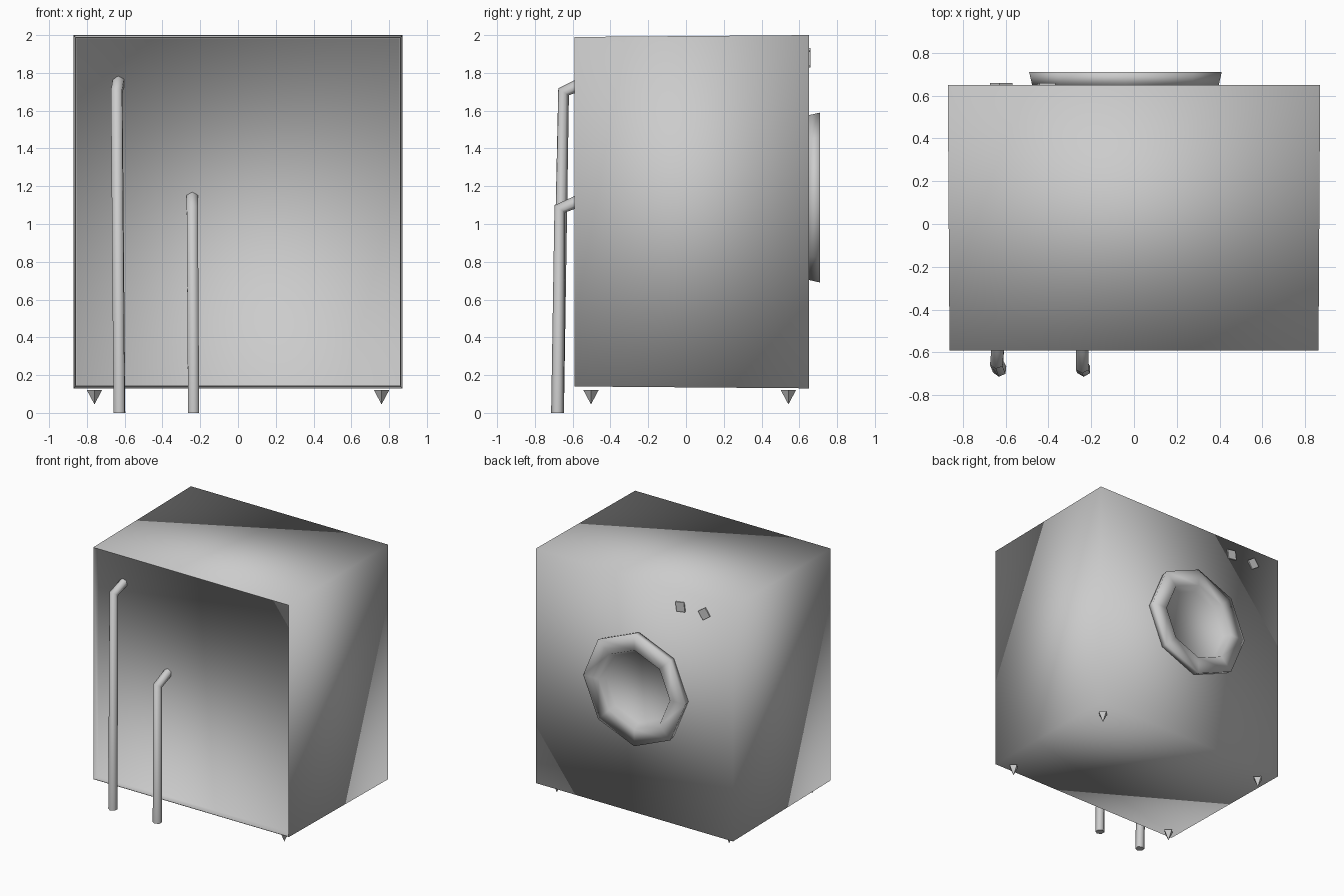
import bpy, bmesh, math
from mathutils import Matrix

if "Cube" in bpy.data.objects:
    bpy.data.objects.remove(bpy.data.objects["Cube"])


def finish(bm, name, smooth=True):
    bmesh.ops.recalc_face_normals(bm, faces=bm.faces[:])
    for f in bm.faces:
        f.smooth = smooth
    me = bpy.data.meshes.new(name)
    bm.to_mesh(me)
    bm.free()
    ob = bpy.data.objects.new(name, me)
    bpy.context.collection.objects.link(ob)
    return ob


# cabinet: slightly tapered box with a recessed rear panel at -y
bm = bmesh.new()
bmesh.ops.create_cube(bm, size=2)
for v in bm.verts:
    rear = v.co.y < 0
    w, h = (0.862, 0.925) if rear else (0.87, 0.935)
    v.co = (v.co.x * w, -0.59 if rear else 0.65, 1.065 + v.co.z * h)
panel = min(bm.faces, key=lambda f: f.calc_center_median().y)
bmesh.ops.inset_region(bm, faces=[panel], thickness=0.006)
bmesh.ops.inset_region(bm, faces=[panel], thickness=0.006)
for v in panel.verts:
    v.co.y += 0.05
finish(bm, "cabinet")

# door: octagonal ring round a shallow window
bm = bmesh.new()
profile = [(0.435, 0.645), (0.45, 0.71), (0.315, 0.71), (0.285, 0.655)]
rings = []
for r, y in profile:
    rings.append([bm.verts.new((-0.04 + r * math.cos(a * math.pi / 4), y,
                                1.14 + r * math.sin(a * math.pi / 4)))
                  for a in range(8)])
for a, b in zip(rings, rings[1:]):
    for i in range(8):
        j = (i + 1) % 8
        bm.faces.new((a[i], a[j], b[j], b[i]))
bm.faces.new(rings[-1])
bm.faces.new(rings[0][::-1])
finish(bm, "door")

# control knobs: flat square buttons
for i, (x, turn) in enumerate([(-0.41, 8), (-0.62, 35)]):
    bm = bmesh.new()
    m = (Matrix.Translation((x, 0.652, 1.88)) @ Matrix.Rotation(math.radians(turn), 4, 'Y')
         @ Matrix.Diagonal((0.075, 0.016, 0.075, 1)))
    bmesh.ops.create_cube(bm, size=1, matrix=m)
    finish(bm, f"knob_{i + 1}", False)

# feet: small pointed pyramids, tip down
for i, (x, y) in enumerate([(sx * 0.76, y) for sx in (-1, 1) for y in (-0.503, 0.542)]):
    bm = bmesh.new()
    bmesh.ops.create_cone(bm, cap_ends=True, segments=4, radius1=0, radius2=0.04,
                          depth=0.075, matrix=Matrix.Translation((x, y, 0.0825)))
    bmesh.ops.remove_doubles(bm, verts=bm.verts[:], dist=0.0001)
    finish(bm, f"foot_{i + 1}", False)


# hoses: vertical pipes that bend into the rear panel
def hose(name, pts):
    cu = bpy.data.curves.new(name, 'CURVE')
    cu.dimensions = '3D'
    cu.bevel_depth = 0.034
    cu.bevel_resolution = 1
    cu.use_fill_caps = True
    sp = cu.splines.new('POLY')
    sp.points.add(len(pts) - 1)
    for p, co in zip(sp.points, pts):
        p.co = (*co, 1)
    ob = bpy.data.objects.new(name, cu)
    bpy.context.collection.objects.link(ob)


hose("supply_hose", [(-0.628, -0.68, 0), (-0.642, -0.648, 1.70), (-0.632, -0.53, 1.752)])
hose("drain_hose", [(-0.235, -0.68, 0), (-0.242, -0.668, 1.08), (-0.242, -0.53, 1.138)])
